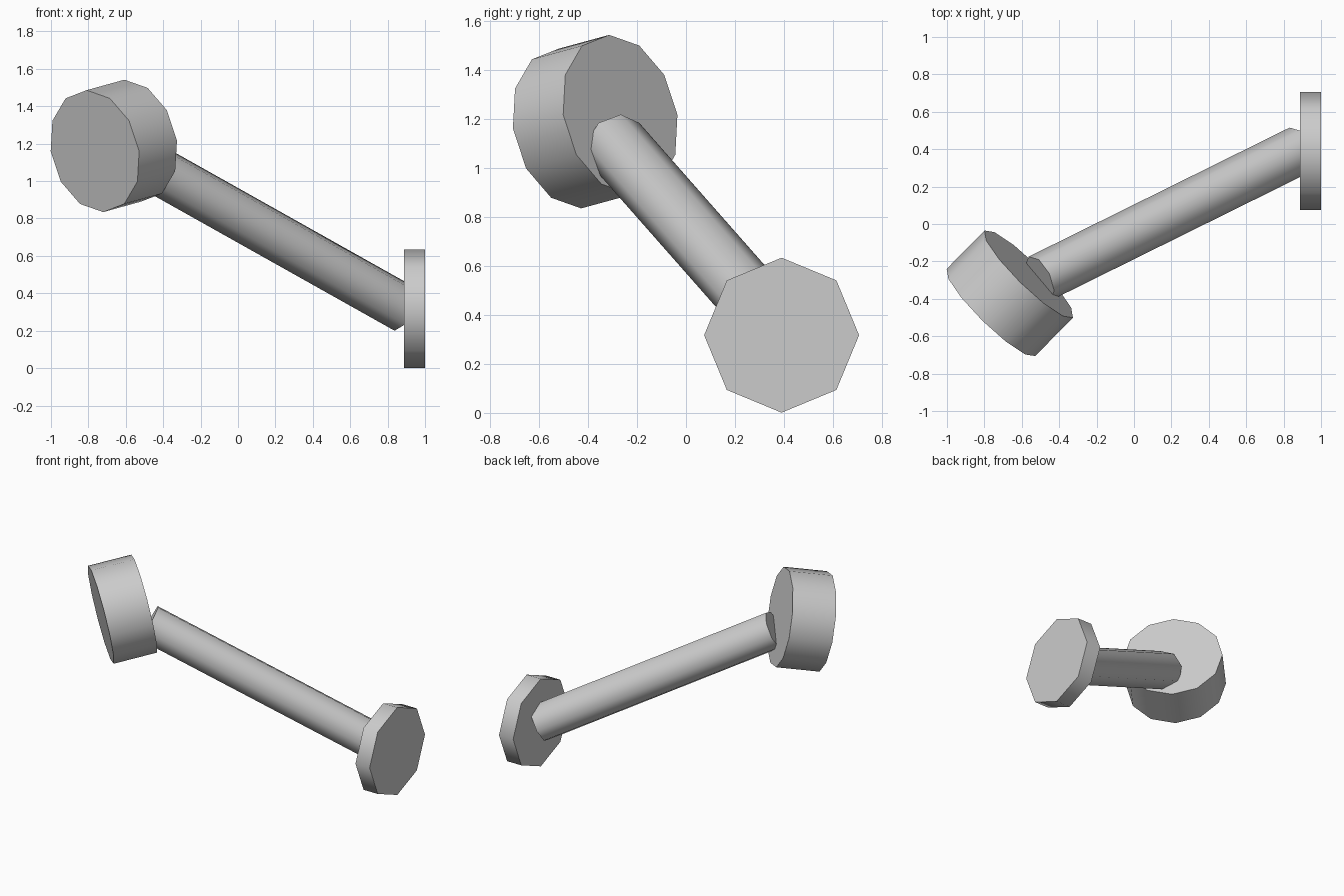
import bpy
import bmesh
import math
from mathutils import Matrix, Vector

cube = bpy.data.objects.get("Cube")
if cube:
    bpy.data.objects.remove(cube, do_unlink=True)

# Single plain grey for every part
grey = bpy.data.materials.new("light_grey")
grey.use_nodes = True
colour = (0.6, 0.6, 0.6, 1.0)
grey.diffuse_color = colour
grey.node_tree.nodes["Principled BSDF"].inputs["Base Color"].default_value = colour


def prism(name, start, end, radius, sides):
    """Capped cylinder from start to end, with one corner turned upward."""
    start, end = Vector(start), Vector(end)
    axis = (end - start).normalized()
    up = Vector((0, 0, 1))
    up = (up - axis * up.dot(axis)).normalized()
    side = up.cross(axis)
    turn = Matrix((side, up, axis)).transposed().to_4x4()
    place = Matrix.Translation((start + end) / 2) @ turn

    bm = bmesh.new()
    bmesh.ops.create_cone(bm, cap_ends=True, segments=sides, radius1=radius,
                          radius2=radius, depth=(end - start).length, matrix=place)
    mesh = bpy.data.meshes.new(name)
    bm.to_mesh(mesh)
    bm.free()
    mesh.materials.append(grey)

    obj = bpy.data.objects.new(name, mesh)
    bpy.context.collection.objects.link(obj)
    bpy.ops.object.select_all(action='DESELECT')
    obj.select_set(True)
    bpy.context.view_layer.objects.active = obj
    bpy.ops.object.shade_smooth_by_angle(angle=math.radians(60))
    return obj


# Upright octagonal mounting plate
prism("mounting_plate", (0.887, 0.39, 0.317), (1.0, 0.39, 0.317), 0.316, 8)

# Slanted arm, its ends sunk into the plate and the head
prism("arm", (-0.505, -0.292, 1.1), (0.89, 0.398, 0.317), 0.131, 8)

# Twelve-sided head, aimed forward and slightly down
prism("head", (-0.563, -0.268, 1.216), (-0.765, -0.473, 1.16), 0.332, 12)
